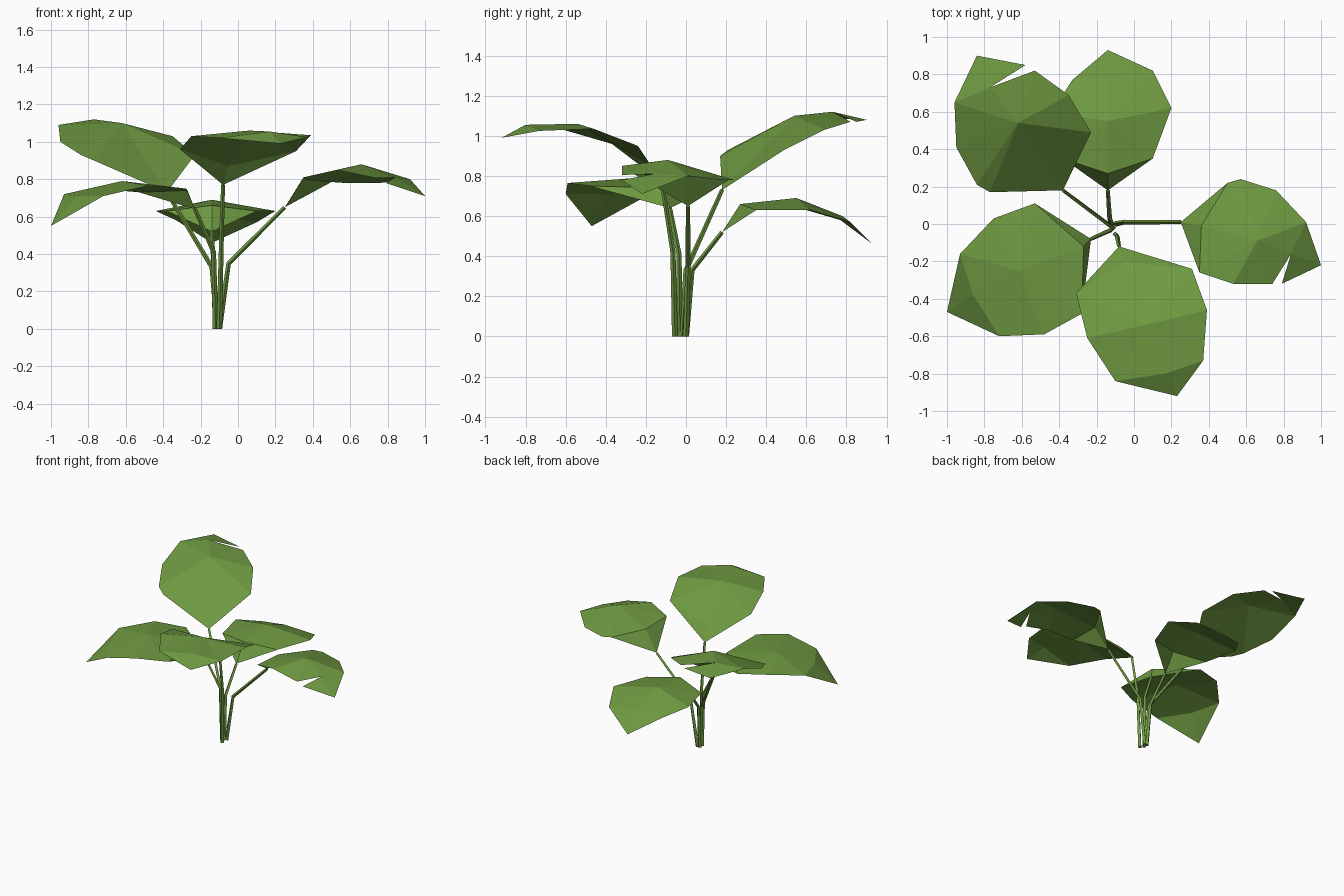
import bpy, bmesh
from mathutils import Vector
from mathutils.geometry import delaunay_2d_cdt

if "Cube" in bpy.data.objects:
    bpy.data.objects.remove(bpy.data.objects["Cube"])

green = bpy.data.materials.new("leaf green")
green.diffuse_color = (0.155, 0.315, 0.052, 1)
green.use_nodes = True
green.node_tree.nodes["Principled BSDF"].inputs["Base Color"].default_value = green.diffuse_color


def add_object(name, bm):
    me = bpy.data.meshes.new(name)
    bm.to_mesh(me)
    bm.free()
    me.materials.append(green)
    ob = bpy.data.objects.new(name, me)
    bpy.context.collection.objects.link(ob)


def stem(name, path, r=0.015):
    """Four-sided tube through the path, tapering slightly."""
    bm = bmesh.new()
    rings = []
    for i, p in enumerate(path):
        p = Vector(p)
        d = (Vector(path[min(i + 1, len(path) - 1)]) - Vector(path[max(i - 1, 0)])).normalized()
        a = d.cross(Vector((0, 1, 0))).normalized()
        b = d.cross(a)
        k = r * (1 - 0.15 * i)
        rings.append([bm.verts.new(p + k * o) for o in (a, b, -a, -b)])
    for lo, hi in zip(rings, rings[1:]):
        for j in range(4):
            n = (j + 1) % 4
            bm.faces.new((lo[j], lo[n], hi[n], hi[j]))
    bm.faces.new(rings[0])
    bm.faces.new(rings[-1])
    bmesh.ops.recalc_face_normals(bm, faces=bm.faces)
    add_object(name, bm)


def leaf(name, outline, rib, foot, knee):
    """Thin blade filled between its outline and midrib; outline starts at the stalk."""
    pts = [Vector(p) for p in outline + rib]
    n = len(outline)
    edges = [(i, (i + 1) % n) for i in range(n)]
    chain = [0] + list(range(n, len(pts)))
    edges += list(zip(chain, chain[1:]))
    co, _, faces, orig, _, _ = delaunay_2d_cdt([p.xy for p in pts], edges, [], 1, 1e-5)
    bm = bmesh.new()
    vs = [bm.verts.new((c.x, c.y, pts[o[0]].z if o else pts[0].z)) for c, o in zip(co, orig)]
    for f in faces:
        face = bm.faces.new([vs[i] for i in f])
        face.normal_update()
        if face.normal.z < 0:
            face.normal_flip()
    add_object(name + "_leaf", bm)
    stem(name + "_stem", [foot, knee, outline[0]])


# back left leaf, torn at the tip
leaf("back_left",
     [(-.38, .18, .73), (-.23, .49, .93), (-.35, .69, 1.03), (-.53, .82, 1.07),
      (-.77, .73, 1.12), (-.58, .85, 1.07), (-.84, .90, 1.08), (-.96, .65, 1.09),
      (-.95, .41, 1.0), (-.84, .21, .93), (-.77, .17, .90)],
     [(-.62, .54, 1.10)],
     (-.11, -.02, 0), (-.14, .0, .33))

# back leaf, drooping tip
leaf("back",
     [(-.14, .18, .52), (.10, .35, .63), (.20, .62, .63), (.10, .82, .57),
      (-.14, .93, .46), (-.33, .77, .58), (-.44, .60, .63), (-.38, .35, .63)],
     [(-.14, .27, .66), (-.14, .55, .69), (-.14, .78, .60)],
     (-.12, .0, 0), (-.13, .03, .33))

# right leaf, torn at the tip
leaf("right",
     [(.25, .01, .65), (.35, -.26, .81), (.53, -.32, .85), (.74, -.32, .805),
      (.84, -.16, .81), (.79, -.32, .78), (1.0, -.22, .71), (.92, .01, .80),
      (.76, .18, .78), (.57, .24, .78), (.50, .22, .785)],
     [(.36, -.01, .80), (.66, -.09, .88)],
     (-.10, .0, 0), (-.05, .01, .35))

# front left leaf
leaf("front_left",
     [(-.23, -.08, .64), (-.53, .11, .73), (-.75, .03, .75), (-.93, -.16, .72),
      (-1.0, -.47, .55), (-.72, -.60, .71), (-.48, -.59, .765), (-.28, -.48, .75)],
     [(-.27, -.12, .74), (-.62, -.25, .79), (-.86, -.38, .71)],
     (-.12, -.03, 0), (-.13, -.035, .41))

# front leaf
leaf("front",
     [(-.08, -.12, .77), (-.31, -.37, .96), (-.25, -.61, 1.03), (-.10, -.84, 1.02),
      (.23, -.92, .99), (.37, -.73, 1.025), (.39, -.46, 1.035), (.31, -.24, .95)],
     [(-.05, -.20, .87), (.06, -.54, 1.06), (.17, -.80, 1.055)],
     (-.10, -.055, 0), (-.09, -.065, .42))
